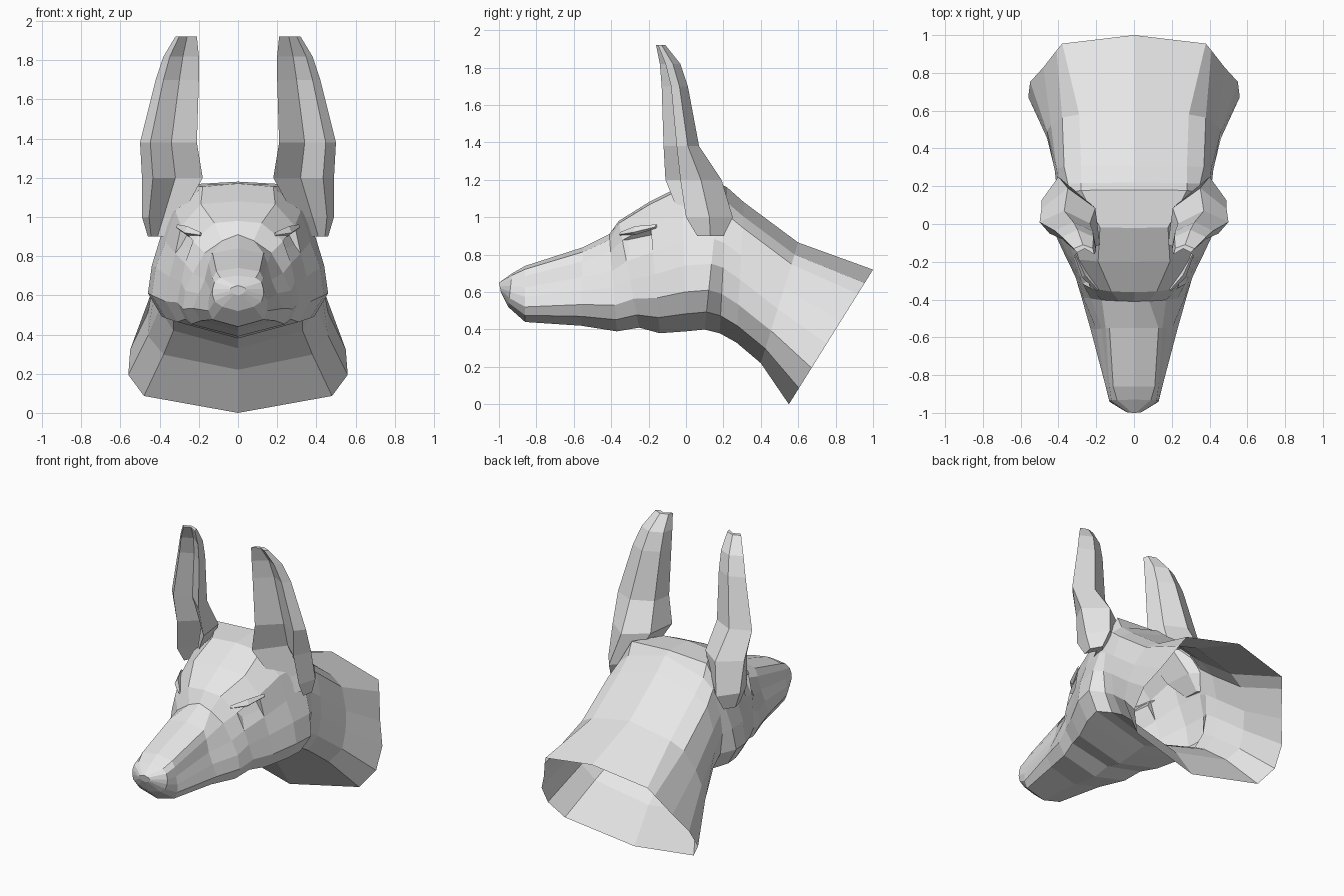
import bpy
import bmesh
from mathutils import Vector

cube = bpy.data.objects.get("Cube")
if cube:
    bpy.data.objects.remove(cube, do_unlink=True)

# One plain material for the whole bust
GREY = (0.8, 0.8, 0.8, 1)
clay = bpy.data.materials.new("light grey")
clay.use_nodes = True
clay.diffuse_color = GREY
clay.node_tree.nodes["Principled BSDF"].inputs["Base Color"].default_value = GREY


def loft(bm, sections, closed):
    """Join consecutive sections with quads and return the vertex rows."""
    rows = [[bm.verts.new(point) for point in section] for section in sections]
    count = len(rows[0])
    for front, back in zip(rows, rows[1:]):
        for i in range(count if closed else count - 1):
            j = (i + 1) % count
            bm.faces.new((front[i], front[j], back[j], back[i]))
    return rows


def closed_loft(bm, sections):
    """Loft a solid with both ends capped."""
    rows = loft(bm, sections, closed=True)
    bm.faces.new(rows[0])
    bm.faces.new(rows[-1])
    bmesh.ops.recalc_face_normals(bm, faces=bm.faces)


def finish(name, bm):
    """Turn a half model into a mirrored, flat shaded object."""
    mesh = bpy.data.meshes.new(name)
    bm.to_mesh(mesh)
    bm.free()
    mesh.materials.append(clay)
    obj = bpy.data.objects.new(name, mesh)
    bpy.context.collection.objects.link(obj)
    mirror = obj.modifiers.new("mirror", "MIRROR")
    mirror.use_axis[0] = True
    mirror.use_clip = True
    mirror.merge_threshold = 0.002


# Head and neck sections: (top y, top z), (bottom y, bottom z), half widths going down
muzzle = [
    ((-1, .65), (-.99, .6), (.01, .03, .04, .04, .03, .02)),
    ((-.93, .7), (-.95, .52), (.09, .12, .13, .13, .12, .08)),
    ((-.86, .74), (-.86, .44), (.11, .13, .14, .15, .15, .13)),
    ((-.55, .84), (-.56, .42), (.13, .15, .17, .2, .23, .19)),
    ((-.41, .91), (-.37, .39), (.08, .17, .23, .27, .28, .24)),
]
skull = [
    ((-.36, .98), (-.25, .41), (.12, .23, .27, .29, .31, .27)),
    ((-.2, 1.08), (-.14, .38), (.19, .29, .32, .35, .37, .31)),
    ((-.02, 1.17), (0, .39), (.18, .32, .37, .42, .44, .37)),
    ((.18, 1.18), (.1, .4), (.28, .34, .4, .44, .46, .39)),
]
neck = [
    ((.22, 1.16), (.18, .38), (.28, .35, .4, .41, .39, .33)),
    ((.31, 1.08), (.27, .33), (.28, .37, .41, .42, .4, .33)),
    ((.6, .865), (.4, .22), (.29, .38, .44, .46, .46, .38)),
    ((1, .72), (.55, 0), (.38, .41, .48, .55, .56, .48)),
]
LEVELS = (.18, .38, .55, .73, .88)


def half_section(shoulder, top, bottom, widths):
    """Half outline from the top centre line to the bottom centre line."""
    start, end = Vector((0, *top)), Vector((0, *bottom))
    levels = (shoulder, *LEVELS)
    side = [start.lerp(end, t) + Vector((w, 0, 0)) for t, w in zip(levels, widths)]
    return [start, *side, end]


# Head and open neck as one continuous skin; the shoulder sets how round the top is
sections = []
for part, shoulder in ((muzzle, .06), (skull, .02), (neck, .1)):
    sections += [half_section(shoulder, *station) for station in part]
bm = bmesh.new()
rows = loft(bm, sections, closed=False)
bm.faces.new(rows[0][::-1])

# Sunken eye socket, narrowed to a slit under the brow
eye_spot = Vector((.28, -.26, .86))
bm.normal_update()
socket = min(bm.faces, key=lambda f: (f.calc_center_median() - eye_spot).length)
bmesh.ops.inset_region(bm, faces=[socket], thickness=.012, depth=-.03)
for vert in socket.verts:
    vert.co.z += (.885 - vert.co.z) * .6
finish("head_and_neck", bm)

# Brow ridges half sunk into the skull above the eyes
brow_path = [
    ((.19, -.35, .91), .012),
    ((.26, -.27, .925), .028),
    ((.31, -.16, .95), .012),
]
offsets = ((0, 0, 1), (.5, -.5, -.2), (0, 0, -.7), (-.5, .5, 0))
bm = bmesh.new()
closed_loft(bm, [[Vector(centre) + Vector(o) * size for o in offsets]
                 for centre, size in brow_path])
finish("brows", bm)

# Ear stations: height, inner x, outer x, inner front y, outer front y, back y
ear_stations = [
    (.9, .37, .46, .05, .06, .2),
    (1, .29, .49, -.03, 0, .25),
    (1.2, .18, .49, -.11, -.03, .19),
    (1.38, .21, .5, -.12, -.05, .07),
    (1.7, .2, .42, -.13, -.08, .01),
    (1.82, .2, .38, -.14, -.11, -.03),
    (1.92, .21, .32, -.16, -.15, -.11),
]


def ear_section(z, inner, outer, inner_front, outer_front, back):
    """Cupped outline, open to the front with a ridge behind."""
    width = outer - inner
    cup = (inner_front + outer_front) / 2
    return [
        (inner, inner_front, z),
        (inner + width * .45, cup + (back - cup) * .55, z),
        (outer - width * .18, outer_front, z),
        (outer, (outer_front + back) / 2, z),
        (inner + width * .55, back, z),
        (inner + width * .08, inner_front + (back - inner_front) * .65, z),
    ]


# Pointed ears
bm = bmesh.new()
closed_loft(bm, [ear_section(*station) for station in ear_stations])
finish("ears", bm)
